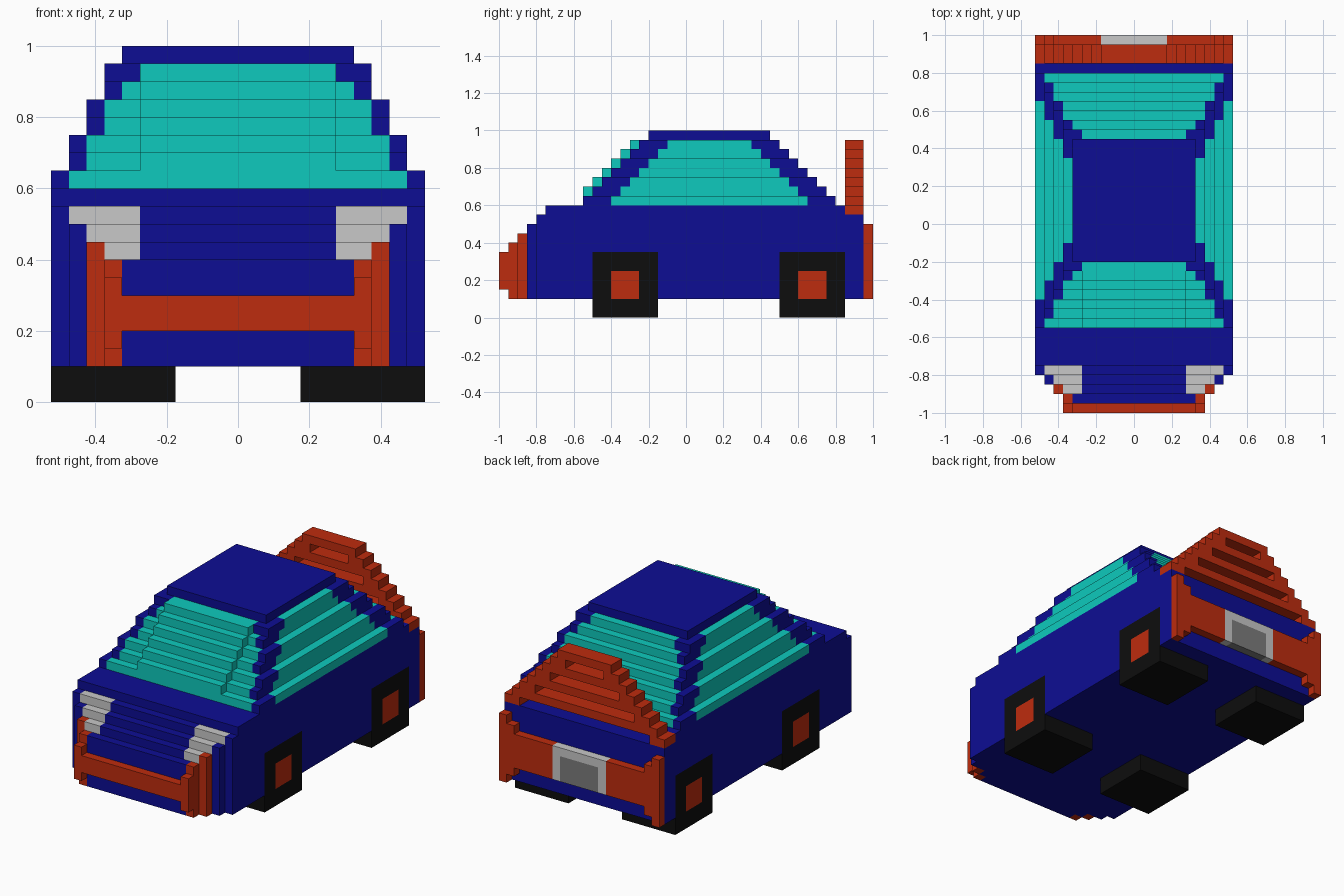
import bpy, bmesh
from mathutils import Vector

if "Cube" in bpy.data.objects:
    bpy.data.objects.remove(bpy.data.objects["Cube"])

U = 0.05                                  # block size
ORIGIN = Vector((-0.525, -1.0, 0.0))
COLOURS = {
    "blue paint": (0.004, 0.004, 0.296),
    "cyan glass": (0.0044, 0.591, 0.509),
    "red trim": (0.515, 0.025, 0.0044),
    "light grey": (0.578, 0.578, 0.578),
    "dark grey": (0.205, 0.205, 0.205),
    "black rubber": (0.004, 0.004, 0.004),
}
PARTS = {
    "body": "blue paint", "cabin_frame": "blue paint", "windows": "cyan glass",
    "front_bumper": "red trim", "rear_bumper": "red trim", "rear_spoiler": "red trim",
    "headlights": "light grey", "plate_frame": "light grey", "plate": "dark grey",
    "wheels": "black rubber", "wheel_hubs": "red trim",
}
cells = {}


def block(part, x, y, z):
    """Fill a box of blocks; later parts replace earlier ones."""
    r = [range(round((a - o) / U), round((b - o) / U)) for (a, b), o in zip((x, y, z), ORIGIN)]
    for i in r[0]:
        for j in r[1]:
            for k in r[2]:
                cells[i, j, k] = part


def centred(part, hw, y, z):
    block(part, (-hw, hw), y, z)


def pair(part, x, y, z):
    """Mirrored left and right boxes."""
    block(part, x, y, z)
    block(part, (-x[1], -x[0]), y, z)


# Main body with stepped nose
centred("body", 0.525, (-0.75, 0.85), (0.1, 0.6))
centred("body", 0.525, (0.85, 0.95), (0.1, 0.55))
for n, hw in enumerate((0.525, 0.475, 0.425, 0.375)):
    y = -0.8 - U * n
    centred("body", hw, (y, y + U), (0.1, 0.55 - U * n))

# Headlights step down the nose
for n, outer in enumerate((0.475, 0.425, 0.375)):
    y, z = -0.8 - U * n, 0.5 - U * n
    pair("headlights", (0.275, outer), (y, y + U), (z, z + U))

# Front bumper posts and bar
pair("front_bumper", (0.375, 0.425), (-0.9, -0.85), (0.1, 0.45))
pair("front_bumper", (0.325, 0.375), (-0.95, -0.9), (0.1, 0.4))
pair("front_bumper", (0.325, 0.375), (-1.0, -0.95), (0.15, 0.35))
centred("front_bumper", 0.325, (-1.0, -0.95), (0.2, 0.3))

# Rear bumper with number plate panel
back = (0.95, 1.0)
pair("rear_bumper", (0.475, 0.525), back, (0.1, 0.5))
pair("rear_bumper", (0.425, 0.475), back, (0.15, 0.45))
centred("rear_bumper", 0.425, back, (0.2, 0.4))
centred("plate_frame", 0.175, back, (0.2, 0.4))
centred("plate", 0.125, back, (0.2, 0.35))

# Cabin layers: blue frame with glass on all four sides
widths = (0.525, 0.475, 0.475, 0.425, 0.425, 0.375, 0.375)
for n, hw in enumerate(widths):
    z = (0.6 + U * n, 0.65 + U * n)
    front, rear = -0.55 + U * n, 0.8 - U * n
    glass = hw - U if n < 6 else 0.275
    centred("cabin_frame", hw, (front, rear), z)
    centred("windows", glass, (front, front + U), z)
    centred("windows", glass, (rear - U, rear), z)
    pair("windows", (hw - U, hw), (-0.4 + U * n, 0.65 - U * n), z)
    if n:                                 # raised middle of the windscreen
        centred("windows", 0.275, (front - U, front), z)
centred("cabin_frame", 0.325, (-0.2, 0.45), (0.95, 1.0))

# Rear spoiler: stepped arch with open slats
for n in range(8):
    hw, z = 0.525 - U * n, (0.55 + U * n, 0.6 + U * n)
    if n % 2:
        centred("rear_spoiler", hw, (0.85, 0.95), z)
    else:
        pair("rear_spoiler", (hw - 2 * U, hw), (0.85, 0.95), z)

# Wheels and hubs
for y in (-0.5, 0.5):
    pair("wheels", (0.175, 0.525), (y, y + 0.35), (0.0, 0.35))
    pair("wheel_hubs", (0.475, 0.525), (y + 0.1, y + 0.25), (0.1, 0.25))

# Turn the blocks into one mesh per part, keeping only exposed faces
mats = {}
for name, rgb in COLOURS.items():
    mats[name] = bpy.data.materials.new(name)
    mats[name].diffuse_color = (*rgb, 1.0)

for part, colour in PARTS.items():
    bm = bmesh.new()
    for cell, owner in cells.items():
        if owner != part:
            continue
        for axis in range(3):
            for side in (0, 1):
                near = list(cell)
                near[axis] += 2 * side - 1
                if tuple(near) in cells:
                    continue
                b, c = (axis + 1) % 3, (axis + 2) % 3
                ring = []
                for db, dc in ((0, 0), (1, 0), (1, 1), (0, 1)):
                    p = Vector(cell)
                    p[axis] += side
                    p[b] += db
                    p[c] += dc
                    ring.append(bm.verts.new(ORIGIN + p * U))
                bm.faces.new(ring if side else ring[::-1])
    bmesh.ops.remove_doubles(bm, verts=bm.verts, dist=0.001)
    mesh = bpy.data.meshes.new(part)
    bm.to_mesh(mesh)
    bm.free()
    mesh.materials.append(mats[colour])
    bpy.context.collection.objects.link(bpy.data.objects.new(part, mesh))

for m in bpy.data.materials:
    if m.users and not m.is_grease_pencil:
        m.use_nodes = True
        m.node_tree.nodes["Principled BSDF"].inputs["Base Color"].default_value = m.diffuse_color
